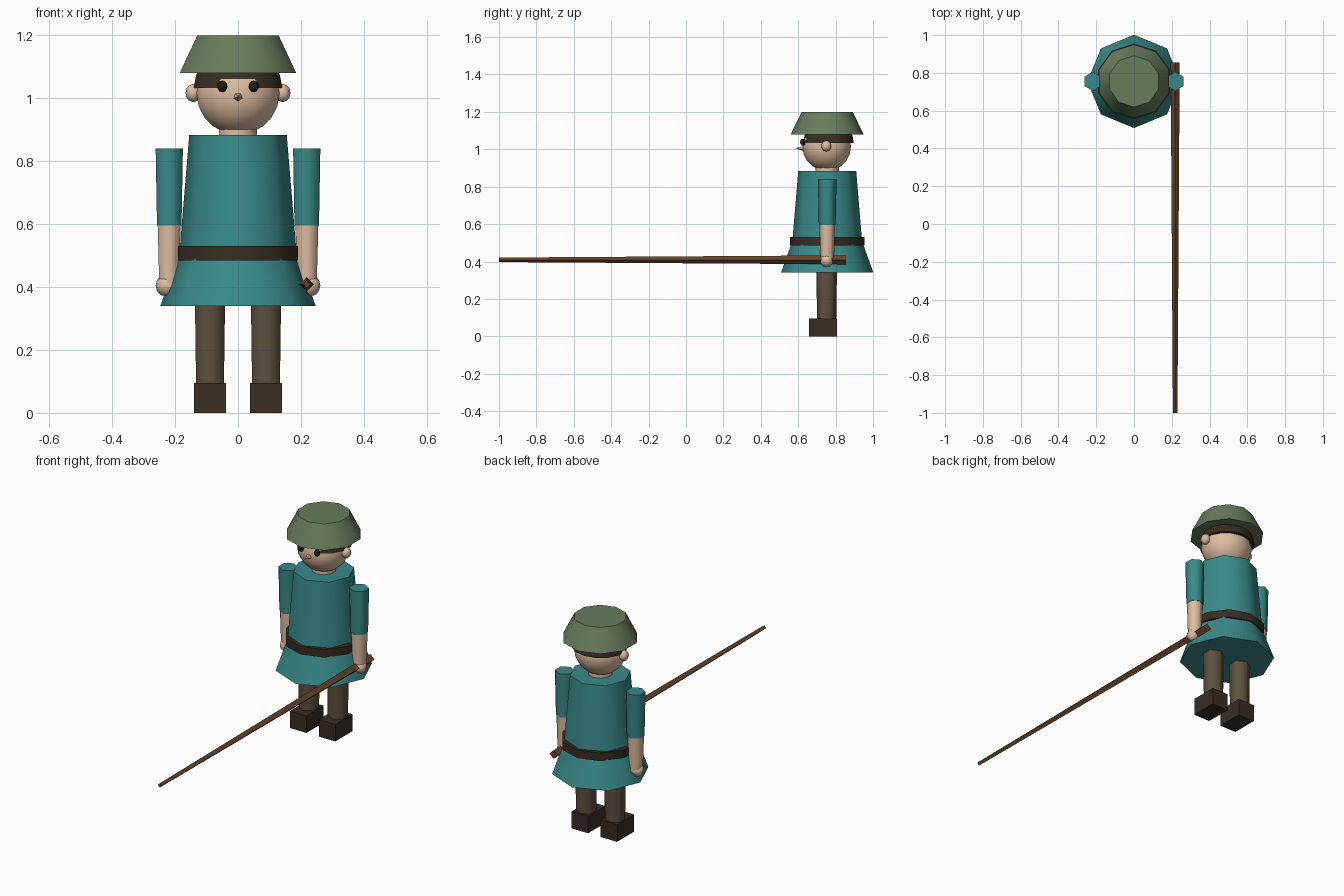
import bpy, bmesh, math
from mathutils import Matrix

if "Cube" in bpy.data.objects:
    bpy.data.objects.remove(bpy.data.objects["Cube"])


def material(name, rgb):
    m = bpy.data.materials.new(name)
    m.use_nodes = True
    m.diffuse_color = (*rgb, 1)
    m.node_tree.nodes["Principled BSDF"].inputs["Base Color"].default_value = (*rgb, 1)
    return m


teal = material("teal cloth", (0.04, 0.255, 0.25))
skin = material("skin", (0.73, 0.51, 0.36))
green = material("hat green", (0.14, 0.2, 0.11))
brown = material("trouser brown", (0.11, 0.08, 0.05))
dark = material("dark leather", (0.04, 0.027, 0.017))
wood = material("wood", (0.14, 0.062, 0.022))
black = material("eye black", (0.014, 0.01, 0.007))

Y = 0.755  # the figure stands behind the middle because of the long staff


def finish(name, bm, mat, loc, smooth=True):
    mesh = bpy.data.meshes.new(name)
    bm.to_mesh(mesh)
    bm.free()
    mesh.materials.append(mat)
    ob = bpy.data.objects.new(name, mesh)
    ob.location = loc
    bpy.context.collection.objects.link(ob)
    if smooth:
        bpy.ops.object.select_all(action="DESELECT")
        ob.select_set(True)
        bpy.context.view_layer.objects.active = ob
        bpy.ops.object.shade_smooth_by_angle(angle=math.radians(61))
    return ob


def cone(name, mat, sides, r_low, r_high, z0, z1, x=0, y=Y):
    """Upright capped frustum between two heights."""
    bm = bmesh.new()
    bmesh.ops.create_cone(bm, cap_ends=True, segments=sides, radius1=r_low,
                          radius2=r_high, depth=z1 - z0)
    return finish(name, bm, mat, (x, y, (z0 + z1) / 2))


def rod(name, mat, sides, r_front, r_back, y0, y1, x, z):
    """Frustum lying along y."""
    bm = bmesh.new()
    bmesh.ops.create_cone(bm, cap_ends=True, segments=sides, radius1=r_front,
                          radius2=r_back, depth=y1 - y0,
                          matrix=Matrix.Rotation(-math.pi / 2, 4, "X"))
    return finish(name, bm, mat, (x, (y0 + y1) / 2, z), smooth=False)


def ball(name, mat, loc, size, u=8, v=6, half=False):
    bm = bmesh.new()
    bmesh.ops.create_uvsphere(bm, u_segments=u, v_segments=v, radius=1)
    if half:
        bmesh.ops.bisect_plane(bm, geom=bm.verts[:] + bm.edges[:] + bm.faces[:],
                               plane_co=(0, 0, 0), plane_no=(0, 0, -1), clear_outer=True)
        bmesh.ops.holes_fill(bm, edges=[e for e in bm.edges if e.is_boundary])
    bmesh.ops.scale(bm, vec=size, verts=bm.verts)
    return finish(name, bm, mat, loc)


def box(name, mat, loc, size):
    bm = bmesh.new()
    bmesh.ops.create_cube(bm, size=1)
    bmesh.ops.scale(bm, vec=size, verts=bm.verts)
    return finish(name, bm, mat, loc, smooth=False)


# Tunic and belt
cone("skirt", teal, 8, 0.247, 0.186, 0.34, 0.51)
cone("torso", teal, 8, 0.187, 0.155, 0.5, 0.883)
cone("belt", dark, 10, 0.2, 0.2, 0.485, 0.53)

# Head, hair and hat
cone("neck", skin, 10, 0.063, 0.063, 0.86, 0.92)
ball("head", skin, (0, 0.752, 1.015), (0.135, 0.13, 0.13), 14, 10)
ball("hair", dark, (0, 0.762, 1.033), (0.144, 0.135, 0.13), 14, 10, half=True)
cone("hat", green, 10, 0.195, 0.136, 1.08, 1.2)
rod("nose", skin, 5, 0, 0.019, 0.583, 0.64, 0, 1.005)

# Paired parts
for side, s in (("left", 1), ("right", -1)):
    ball(side + "_eye", black, (s * 0.05, 0.626, 1.038), (0.016, 0.016, 0.018))
    ball(side + "_ear", skin, (s * 0.142, 0.75, 1.017), (0.025, 0.027, 0.029))
    cone(side + "_sleeve", teal, 6, 0.045, 0.05, 0.595, 0.84, s * 0.2185)
    cone(side + "_forearm", skin, 6, 0.036, 0.042, 0.4, 0.6, s * 0.219)
    ball(side + "_hand", skin, (s * 0.228, 0.752, 0.405), (0.034, 0.035, 0.035))
    cone(side + "_leg", brown, 6, 0.051, 0.056, 0.08, 0.4, s * 0.089, 0.752)
    box(side + "_boot", dark, (s * 0.089, 0.732, 0.0475), (0.102, 0.15, 0.095))

# Staff held forward in the left hand
rod("staff", wood, 4, 0.012, 0.024, -1, 0.855, 0.218, 0.409)
